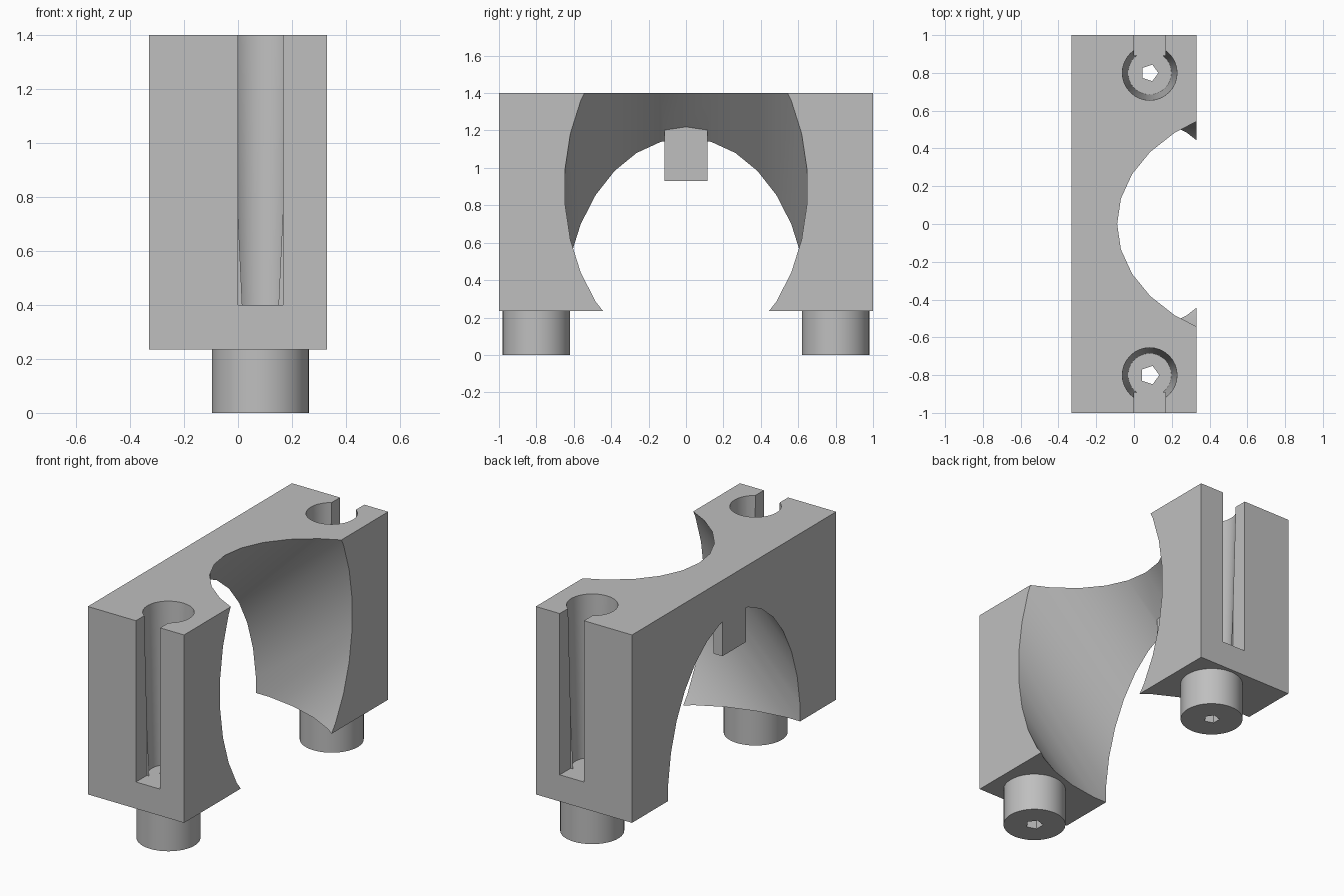
import bpy, bmesh, math
from mathutils import Matrix, Vector

old = bpy.data.objects.get("Cube")
if old:
    bpy.data.objects.remove(old, do_unlink=True)

grey = bpy.data.materials.new("plain_grey")
grey.use_nodes = True
grey.diffuse_color = (0.52, 0.52, 0.52, 1)
grey.node_tree.nodes["Principled BSDF"].inputs["Base Color"].default_value = (0.52, 0.52, 0.52, 1)


def finish(name, bm):
    bmesh.ops.recalc_face_normals(bm, faces=bm.faces)
    mesh = bpy.data.meshes.new(name)
    bm.to_mesh(mesh)
    bm.free()
    mesh.materials.append(grey)
    obj = bpy.data.objects.new(name, mesh)
    bpy.context.collection.objects.link(obj)
    return obj


def box(name, low, high):
    low, high = Vector(low), Vector(high)
    bm = bmesh.new()
    place = Matrix.Translation((low + high) / 2) @ Matrix.Diagonal((high - low).to_4d())
    place[3][3] = 1
    bmesh.ops.create_cube(bm, size=1, matrix=place)
    return finish(name, bm)


def round_bar(name, sides, r_low, r_high, z_low, z_high, place):
    bm = bmesh.new()
    rings = []
    for r, z in ((r_low, z_low), (r_high, z_high)):
        angles = [math.tau * i / sides for i in range(sides)]
        rings.append([bm.verts.new(place @ Vector((r * math.cos(a), r * math.sin(a), z))) for a in angles])
    for i in range(sides):
        j = (i + 1) % sides
        bm.faces.new((rings[0][i], rings[0][j], rings[1][j], rings[1][i]))
    for ring in rings:
        bm.faces.new(ring)
    return finish(name, bm)


def combine(target, tool, operation):
    mod = target.modifiers.new(operation.lower(), 'BOOLEAN')
    mod.operation = operation
    mod.solver = 'EXACT'
    mod.object = tool
    bpy.context.view_layer.update()
    graph = bpy.context.evaluated_depsgraph_get()
    mesh = bpy.data.meshes.new_from_object(target.evaluated_get(graph))
    target.modifiers.clear()
    target.data = mesh
    bpy.data.objects.remove(tool, do_unlink=True)


# Main block
BASE, TOP, HALF = 0.235, 1.4, 0.33
body = box("clamp_body", (-HALF, -1, BASE), (HALF, 1, TOP))

# Slanted bore, notched so that a small tab stays at the arch crown
tilt = Matrix.Translation((0, 0, 0.57)) @ Matrix.Rotation(math.pi / 4, 4, 'Y')
bore = round_bar("bore_cutter", 30, 0.65, 0.65, -3, 3, tilt)
combine(bore, box("tab_keeper", (-0.8, -0.115, 0.93), (-0.27, 0.115, 1.7)), 'DIFFERENCE')
combine(body, bore, 'DIFFERENCE')

# Pegs, tapered sockets, end slots and five-sided through holes
PEG_X, FLOOR = 0.083, 0.4
for side, pin_radius in ((-1, 0.051), (1, 0.046)):
    spot = Matrix.Translation((PEG_X, side * 0.8, 0))
    combine(body, round_bar("peg", 40, 0.18, 0.18, 0, 0.3, spot), 'UNION')
    combine(body, round_bar("socket_cutter", 32, 0.115, 0.148, FLOOR, 1.5, spot), 'DIFFERENCE')
    ends = sorted((side * 0.893, side * 1.1))
    slot = box("slot_cutter", (0, ends[0], FLOOR), (0.166, ends[1], 1.6))
    combine(body, slot, 'DIFFERENCE')
    combine(body, round_bar("pin_cutter", 5, pin_radius, pin_radius, -0.1, 0.6, spot), 'DIFFERENCE')

# Smooth the round walls, keep the edges crisp
body.data.materials.clear()
body.data.materials.append(grey)
for poly in body.data.polygons:
    poly.material_index = 0
bpy.ops.object.select_all(action='DESELECT')
body.select_set(True)
bpy.context.view_layer.objects.active = body
bpy.ops.object.shade_smooth_by_angle(angle=math.radians(30))
